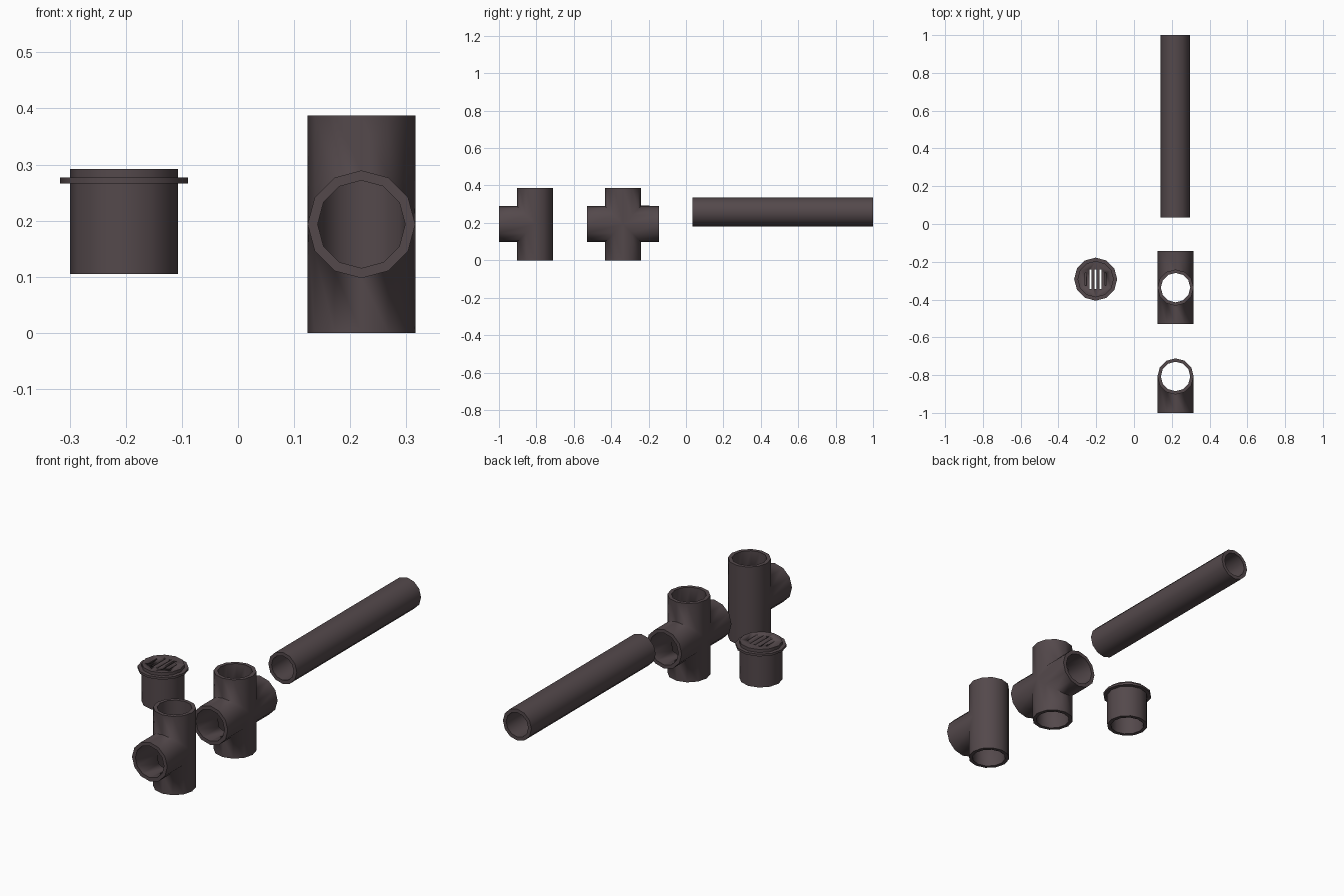
import bpy, bmesh, math
from mathutils import Vector

if "Cube" in bpy.data.objects:
    bpy.data.objects.remove(bpy.data.objects["Cube"])

N = 12
plastic = bpy.data.materials.new("dark_brown_plastic")
plastic.diffuse_color = (0.088, 0.066, 0.071, 1)
plastic.use_nodes = True
plastic.node_tree.nodes["Principled BSDF"].inputs["Base Color"].default_value = plastic.diffuse_color


def finish(bm, name, loc, angle):
    bmesh.ops.remove_doubles(bm, verts=bm.verts, dist=1e-5)
    bmesh.ops.recalc_face_normals(bm, faces=bm.faces)
    me = bpy.data.meshes.new(name)
    bm.to_mesh(me)
    bm.free()
    ob = bpy.data.objects.new(name, me)
    ob.location = loc
    bpy.context.collection.objects.link(ob)
    me.materials.append(plastic)
    bpy.ops.object.select_all(action='DESELECT')
    bpy.context.view_layer.objects.active = ob
    ob.select_set(True)
    bpy.ops.object.shade_smooth_by_angle(angle=math.radians(angle))
    return ob


def bridge(bm, a, b):
    for i in range(len(a)):
        j = (i + 1) % len(a)
        bm.faces.new((a[i], a[j], b[j], b[i]))


def lathe(bm, profile, closed):
    # revolve (radius, z) points round z; radius 0 makes a cap centre
    rings = [[bm.verts.new((r * math.cos(2 * math.pi * i / N),
                            r * math.sin(2 * math.pi * i / N), z))
              for i in range(N)] for r, z in profile]
    for k in range(len(rings) - (0 if closed else 1)):
        bridge(bm, rings[k], rings[(k + 1) % len(rings)])
    if not closed:
        bm.faces.new(rings[0])
        bm.faces.new(rings[-1])


def fitting(name, loc, arms, length=0.1935, r_out=0.096, r_in=0.078):
    # each hollow arm runs from its open end to the mitre with its neighbours
    bm = bmesh.new()
    for d in arms:
        d = Vector(d)
        side = Vector((0, d.z, -d.y))
        ends = []
        for r in (r_out, r_in):
            end, mitre = [], []
            for i in range(N):
                a = 2 * math.pi * i / N
                c, s = r * math.cos(a), r * math.sin(a)
                toward = side if s > 0 else -side
                met = any((Vector(o) - toward).length < 1e-4 for o in arms)
                depth = abs(s) if met else 0
                base = Vector((c, 0, 0)) + side * s
                end.append(bm.verts.new(base + d * length))
                mitre.append(bm.verts.new(base + d * depth))
            for i in range(N):
                bridge_face = (end[i], end[(i + 1) % N],
                               mitre[(i + 1) % N], mitre[i])
                bm.faces.new(bridge_face)
            ends.append(end)
        bridge(bm, ends[0], ends[1])
    return finish(bm, name, loc, 80)


UP, DOWN, FRONT, BACK = (0, 0, 1), (0, 0, -1), (0, -1, 0), (0, 1, 0)
fitting("tee_fitting", (0.22, -0.807, 0.1935), [UP, DOWN, FRONT])
fitting("cross_fitting", (0.22, -0.337, 0.1935), [UP, DOWN, FRONT, BACK])

# straight pipe along y
bm = bmesh.new()
h = 0.4825
lathe(bm, [(0.0775, -h), (0.0775, h), (0.06, h), (0.06, -h)], True)
pipe = finish(bm, "straight_pipe", (0.218, 0.5175, 0.2585), 40)
pipe.rotation_euler.x = math.pi / 2

# drain cap: open below, flange near the top
bm = bmesh.new()
lathe(bm, [(0.078, 0.264), (0.078, 0.105), (0.096, 0.105), (0.096, 0.266),
           (0.114, 0.266), (0.114, 0.277), (0.096, 0.277), (0.096, 0.292)], False)
drain = finish(bm, "drain_cap", (-0.203, -0.292, 0), 40)

# grate slots: three run through, the two outer ones are shallow
bm = bmesh.new()
for k in range(-2, 3):
    outer = abs(k) == 2
    ly, bottom = (0.066, 0.28) if outer else (0.104, 0.24)
    width = 0.007 if outer else 0.011
    vs = bmesh.ops.create_cube(bm, size=1)["verts"]
    for v in vs:
        v.co = Vector((v.co.x * width + k * 0.0262, v.co.y * ly,
                       0.31 if v.co.z > 0 else bottom))
cutter = finish(bm, "slot_cutter", drain.location, 30)
cutter.hide_render = True
mod = drain.modifiers.new("slots", 'BOOLEAN')
mod.operation = 'DIFFERENCE'
mod.solver = 'EXACT'
mod.object = cutter
bpy.context.view_layer.update()
bpy.context.view_layer.objects.active = drain
bpy.ops.object.modifier_apply(modifier=mod.name)
bpy.data.objects.remove(cutter)
